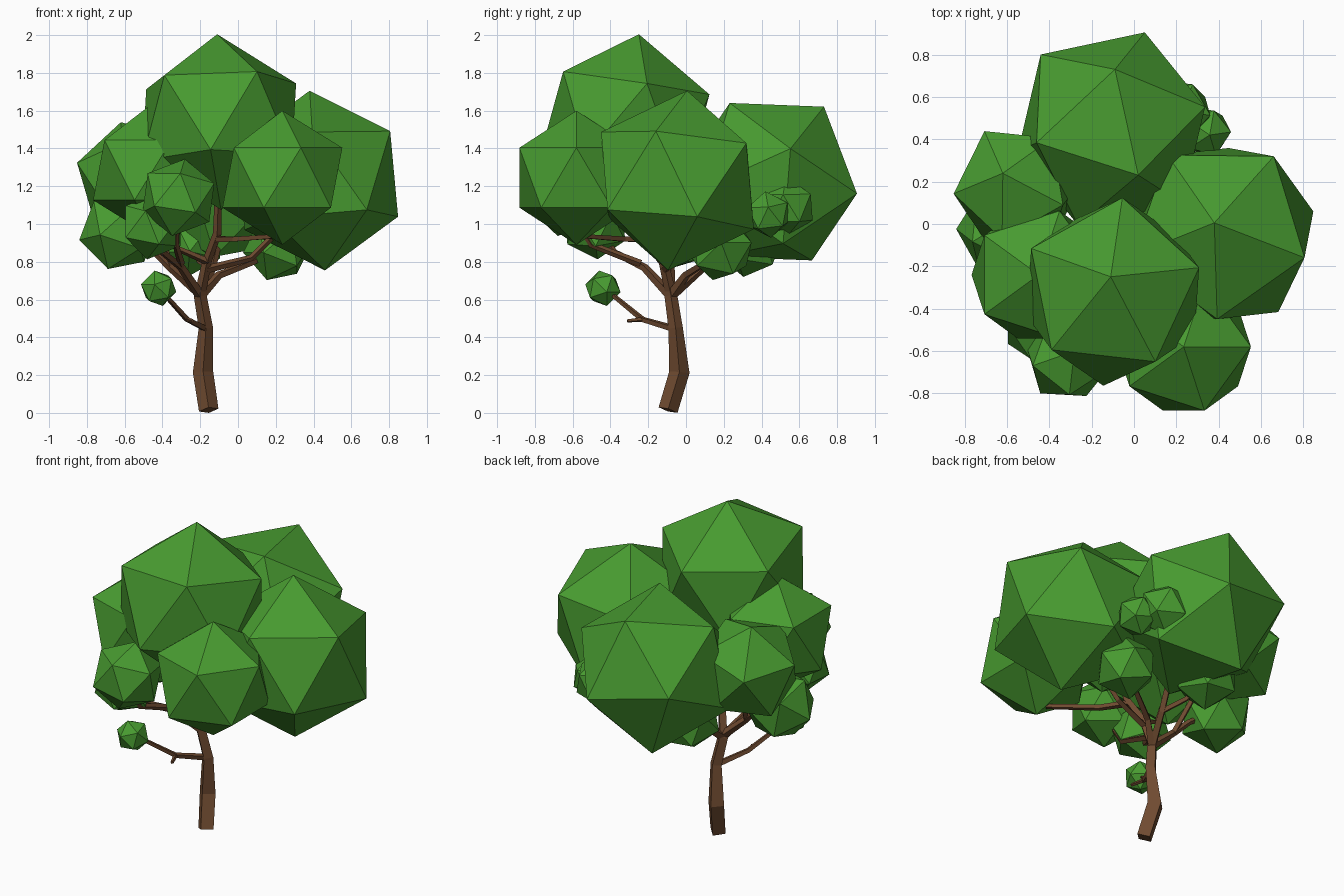
import bpy, bmesh, math
from mathutils import Vector, Matrix


def material(name, rgb):
    m = bpy.data.materials.new(name)
    m.diffuse_color = (*rgb, 1)
    return m


GREEN = material("leaf_green", (0.065, 0.33, 0.03))
BROWN = material("bark_brown", (0.16, 0.07, 0.03))


def finish(bm, name, mat):
    bmesh.ops.recalc_face_normals(bm, faces=bm.faces)
    me = bpy.data.meshes.new(name)
    bm.to_mesh(me)
    bm.free()
    me.materials.append(mat)
    ob = bpy.data.objects.new(name, me)
    bpy.context.collection.objects.link(ob)
    return ob


def leaf_clump(name, centre, radius, axis=(0, 0, 1), side=(1, 0, 0)):
    """Icosahedron with a corner along axis and a neighbouring corner towards side."""
    z = Vector(axis).normalized()
    s = Vector(side)
    x = (s - z * s.dot(z)).normalized()
    rot = Matrix((x, z.cross(x), z)).transposed()
    c = Vector(centre)

    def ring(h, offset):
        return [Vector((0.894 * math.cos(math.radians(72 * k + offset)),
                        0.894 * math.sin(math.radians(72 * k + offset)), h)) for k in range(5)]

    pts = [Vector((0, 0, 1))] + ring(0.447, 0) + ring(-0.447, 36) + [Vector((0, 0, -1))]
    bm = bmesh.new()
    v = [bm.verts.new(c + rot @ (p * radius)) for p in pts]
    for k in range(5):
        n = (k + 1) % 5
        bm.faces.new((v[0], v[1 + k], v[1 + n]))
        bm.faces.new((v[1 + k], v[6 + k], v[1 + n]))
        bm.faces.new((v[1 + n], v[6 + k], v[6 + n]))
        bm.faces.new((v[11], v[6 + n], v[6 + k]))
    return finish(bm, name, GREEN)


def limb(name, path):
    """Tapered four-sided limb through (x, y, z, radius) points."""
    pts = [Vector(p[:3]) for p in path]
    bm = bmesh.new()
    rings = []
    for i, p in enumerate(path):
        t = pts[min(i + 1, len(pts) - 1)] - pts[max(i - 1, 0)]
        q = Vector((0, 0, 1)).rotation_difference(t)
        rings.append([bm.verts.new(pts[i] + q @ Vector((p[3] * math.cos(k * math.pi / 2),
                                                       p[3] * math.sin(k * math.pi / 2), 0)))
                      for k in range(4)])
    for a, b in zip(rings, rings[1:]):
        for k in range(4):
            bm.faces.new((a[k], a[(k + 1) % 4], b[(k + 1) % 4], b[k]))
    bm.faces.new(rings[0])
    bm.faces.new(rings[-1])
    return finish(bm, name, BROWN)


# large leaf clumps
leaf_clump("leaves_top", (-0.10, -0.32, 1.54), 0.47, (-0.01, 0.07, 0.46), (0.20, -0.33, 0.26))
leaf_clump("leaves_right", (0.42, -0.045, 1.23), 0.48, (-0.04, 0.05, 0.47), (0.39, -0.115, 0.27))
leaf_clump("leaves_back", (-0.106, 0.449, 1.224), 0.487, (0.016, 0.281, 0.396), (0.126, -0.219, 0.416))
leaf_clump("leaves_front_right", (0.235, -0.58, 1.245), 0.355)
leaf_clump("leaves_front_left", (-0.45, -0.24, 1.285), 0.355)
leaf_clump("leaves_left", (-0.55, 0.17, 1.24), 0.315, (-0.07, 0.07, 0.30), (-0.30, -0.03, 0.07))
# small leaf clumps
leaf_clump("leaves_front", (-0.315, -0.64, 1.14), 0.21, (0.01, -0.17, 0.13), (0.21, -0.05, 0.08))
leaf_clump("leaves_low_left", (-0.63, -0.03, 0.96), 0.215, (-0.5, -0.2, 0.6), (-0.9, 0, -0.1))
leaf_clump("leaves_low_front", (-0.45, -0.48, 0.99), 0.18, (-0.2, -0.8, 0.4), (1, 0, 0))
leaf_clump("leaves_lowest", (-0.42, -0.44, 0.66), 0.098, (-0.2, -0.9, 0.2), (1, 0, 0.5))
leaf_clump("leaves_low_right", (0.21, 0.18, 0.875), 0.185, (0.3, 0.2, 0.9), (1, 0, 0))
leaf_clump("leaves_low_back", (-0.25, 0.34, 0.905), 0.19, (0.1, 0.2, 1), (0, 1, 0))
leaf_clump("leaves_back_right_a", (0.215, 0.53, 1.09), 0.16, (0.9, -0.1, 0.4), (0, 0, 1))
leaf_clump("leaves_back_right_b", (0.34, 0.435, 1.05), 0.125, (0.9, 0, 0.3), (0, 1, 0.5))

# trunk
limb("trunk", [(-0.155, -0.095, 0.015, 0.052), (-0.185, -0.035, 0.215, 0.054),
               (-0.17, -0.055, 0.45, 0.038), (-0.20, -0.08, 0.62, 0.034), (-0.20, -0.09, 0.66, 0.028)])
# low branch and twig
limb("low_branch", [(-0.17, -0.06, 0.445, 0.02), (-0.27, -0.23, 0.495, 0.016), (-0.41, -0.42, 0.65, 0.012)])
limb("low_twig", [(-0.27, -0.23, 0.495, 0.013), (-0.24, -0.31, 0.487, 0.009)])
# main branches rising from the fork
limb("branch_front_left", [(-0.20, -0.08, 0.62, 0.028), (-0.30, -0.22, 0.77, 0.022),
                           (-0.40, -0.38, 0.85, 0.018), (-0.45, -0.46, 0.97, 0.014)])
limb("branch_front", [(-0.30, -0.24, 0.79, 0.02), (-0.33, -0.50, 0.89, 0.017), (-0.32, -0.62, 1.08, 0.014)])
limb("branch_left", [(-0.20, -0.08, 0.63, 0.026), (-0.36, -0.08, 0.77, 0.02),
                     (-0.45, -0.05, 0.86, 0.017), (-0.58, -0.02, 0.95, 0.014)])
limb("branch_far_left", [(-0.36, -0.08, 0.77, 0.018), (-0.42, 0.05, 1.0, 0.016), (-0.52, 0.15, 1.2, 0.013)])
limb("branch_centre", [(-0.20, -0.08, 0.63, 0.03), (-0.165, -0.12, 0.80, 0.025),
                       (-0.11, -0.20, 0.95, 0.023), (-0.10, -0.28, 1.30, 0.016)])
limb("branch_front_right", [(-0.12, -0.18, 0.92, 0.02), (-0.02, -0.33, 0.92, 0.018),
                            (0.20, -0.53, 0.935, 0.016), (0.22, -0.56, 1.05, 0.014)])
limb("branch_upper_left", [(-0.16, -0.13, 0.80, 0.02), (-0.32, -0.18, 0.87, 0.016), (-0.42, -0.22, 1.1, 0.014)])
limb("branch_right", [(-0.20, -0.08, 0.62, 0.028), (-0.10, 0.0, 0.73, 0.022),
                      (0.08, 0.11, 0.80, 0.018), (0.19, 0.17, 0.86, 0.014)])
limb("branch_upper_right", [(-0.165, -0.11, 0.76, 0.022), (0.07, -0.06, 0.82, 0.018), (0.30, -0.05, 1.05, 0.015)])
limb("branch_back", [(-0.20, -0.08, 0.62, 0.028), (-0.14, 0.08, 0.76, 0.022),
                     (-0.10, 0.20, 0.92, 0.02), (-0.10, 0.40, 1.1, 0.015)])
limb("branch_low_back", [(-0.14, 0.08, 0.76, 0.018), (-0.20, 0.22, 0.80, 0.016), (-0.25, 0.32, 0.88, 0.013)])
limb("branch_back_right", [(-0.10, 0.18, 0.88, 0.018), (0.05, 0.34, 0.90, 0.016), (0.20, 0.45, 0.98, 0.014),
                           (0.30, 0.45, 1.04, 0.012)])
